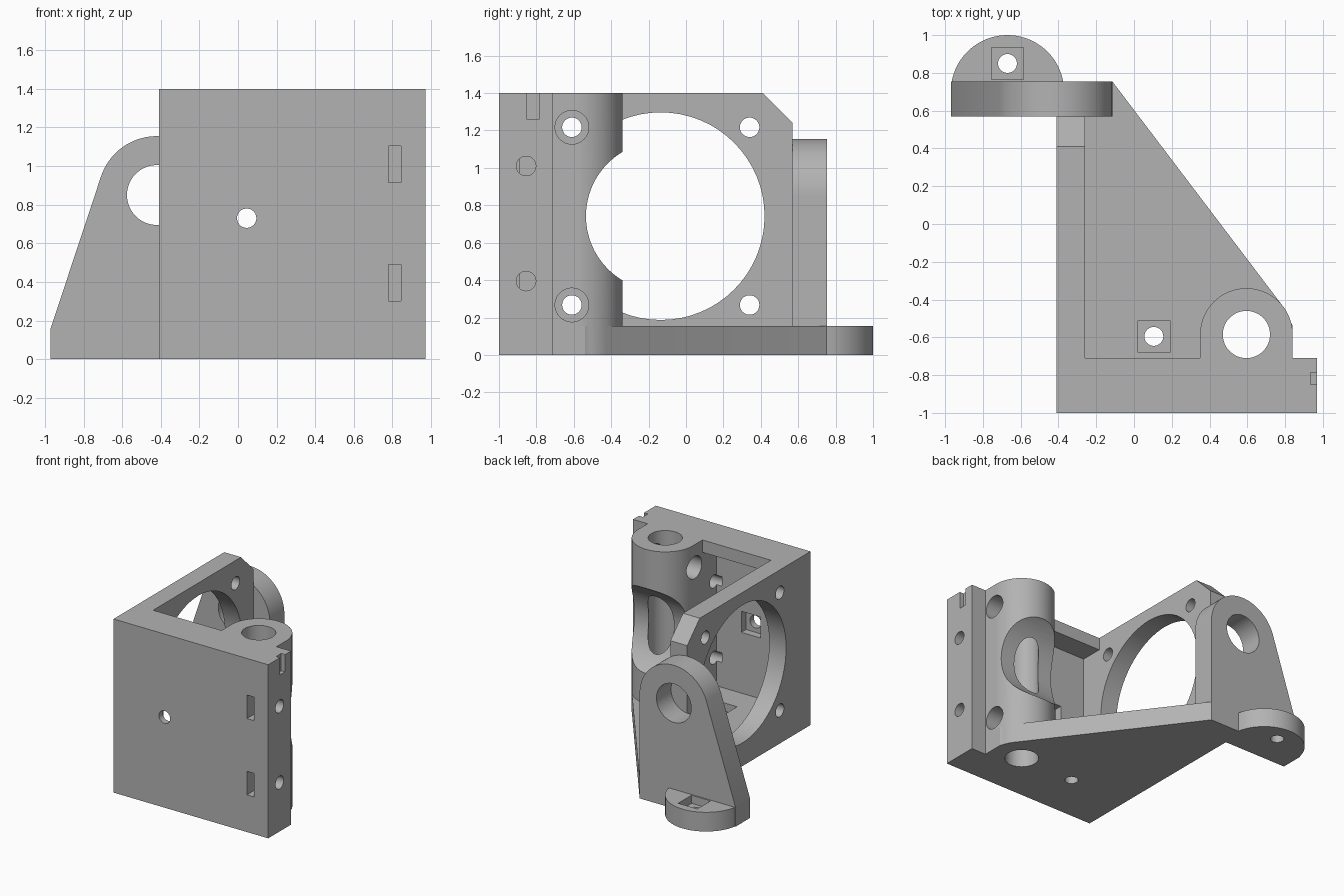
import bpy
import bmesh
from math import cos, sin, radians, atan2, acos, hypot
from mathutils import Vector

if "Cube" in bpy.data.objects:
    bpy.data.objects.remove(bpy.data.objects["Cube"])

grey = bpy.data.materials.new("plain grey")
grey.use_nodes = True
GREY = (0.45, 0.45, 0.45, 1)
grey.diffuse_color = GREY
grey.node_tree.nodes["Principled BSDF"].inputs["Base Color"].default_value = GREY


def prism(name, profile, axis, low, high):
    """Extrude a 2D profile along an axis; the profile uses the other two axes in order."""
    def place(p, d):
        co = list(p)
        co.insert("xyz".index(axis), d)
        return Vector(co)
    bm = bmesh.new()
    face = bm.faces.new([bm.verts.new(place(p, low)) for p in profile])
    out = bmesh.ops.extrude_face_region(bm, geom=[face])
    top = [v for v in out["geom"] if isinstance(v, bmesh.types.BMVert)]
    bmesh.ops.translate(bm, verts=top, vec=place((0, 0), high - low))
    bmesh.ops.recalc_face_normals(bm, faces=bm.faces)
    mesh = bpy.data.meshes.new(name)
    bm.to_mesh(mesh)
    bm.free()
    mesh.materials.append(grey)
    obj = bpy.data.objects.new(name, mesh)
    bpy.context.collection.objects.link(obj)
    return obj


def box(name, x0, x1, y0, y1, z0, z1):
    return prism(name, [(x0, y0), (x1, y0), (x1, y1), (x0, y1)], "z", z0, z1)


def arc(a, b, r, start=0, end=360, steps=64):
    count = steps if end - start == 360 else steps + 1
    angles = [radians(start + (end - start) * i / steps) for i in range(count)]
    return [(a + r * cos(t), b + r * sin(t)) for t in angles]


def rod(name, axis, a, b, r, low, high):
    return prism(name, arc(a, b, r), axis, low, high)


def combine(body, others, operation):
    """Join or cut the body with each helper, then remove the helper."""
    for other in others:
        other.hide_render = True
        mod = body.modifiers.new(other.name, "BOOLEAN")
        mod.operation = operation
        mod.solver = "EXACT"
        mod.object = other
        graph = bpy.context.evaluated_depsgraph_get()
        mesh = bpy.data.meshes.new_from_object(body.evaluated_get(graph))
        body.modifiers.clear()
        body.data = mesh
        bpy.data.objects.remove(other)


# Main dimensions
LEFT, RIGHT, INNER = -0.41, 0.97, -0.26
FRONT, WALL, REAR, BACK = -1.0, -0.71, 0.57, 0.755
TOP, FLOOR = 1.4, 0.155
BX, BY, BR = 0.595, -0.585, 0.245      # rod boss
MY, MZ, PITCH = -0.135, 0.742, 0.475   # motor opening and its screws
EX, EZ, ER = -0.42, 0.85, 0.305        # rear bracket eye
FX, FY = -0.67, 0.70                   # foot

# Front plate, hollowed between the side plate and the boss
body = box("motor_bracket", LEFT, RIGHT, FRONT, WALL, 0, TOP)
combine(body, [box("hollow", INNER, BX - BR, -0.89, -0.6, FLOOR, 1.3)], "DIFFERENCE")

# Side plate with a chamfered rear corner
side_plate = prism("side_plate", [(FRONT, 0), (REAR, 0), (REAR, 1.24), (0.41, TOP), (FRONT, TOP)],
                   "x", LEFT, INNER)
# Triangular base plate, its long edge tangent to the boss
base_plate = prism("base_plate", [(LEFT, FRONT), (RIGHT, FRONT), (RIGHT, WALL), (BX + BR, WALL),
                                  (BX + BR, -0.54), (0.788, -0.435), (-0.115, BACK), (LEFT, BACK)],
                   "z", 0, FLOOR)
# Rod boss: flat flanks and a round back
rod_boss = prism("rod_boss", [(BX - BR, -0.75), (BX + BR, -0.75)]
                 + arc(BX, BY, BR, 0, 180, 40), "z", 0, TOP)
# Rear bracket: a foot tapering up to a round eye
dx, dz = -0.97 - EX, 0.16 - EZ
tangent = (atan2(dz, dx) - acos(ER / hypot(dx, dz))) * 180 / 3.14159265 % 360
rear_bracket = prism("rear_bracket", [(-0.97, 0), (EX + ER, 0)]
                     + arc(EX, EZ, ER, 0, tangent, 40) + [(-0.97, 0.16)], "y", REAR, BACK)
# Round foot behind the bracket
foot = prism("foot", [(-0.97, 0.65), (-0.37, 0.65)] + arc(FX, FY, 0.3, 0, 180, 40), "z", 0, FLOOR)
combine(body, [side_plate, base_plate, rear_bracket, foot, rod_boss], "UNION")

# Motor opening, clearance through the boss, and rod bore
cuts = [
    rod("motor_opening", "x", MY, MZ, 0.555, -0.6, -0.2),
    rod("boss_clearance", "x", MY, MZ, 0.4, 0.2, 1.2),
    rod("rod_bore", "z", BX, BY, 0.125, -0.1, 1.5),
    rod("eye_bore", "y", EX, EZ, 0.155, REAR, 0.9),
]
# Motor screws, with driver access through the boss
for z in (MZ - PITCH, MZ + PITCH):
    for y in (MY - PITCH, MY + PITCH):
        cuts.append(rod("motor_screw", "x", y, z, 0.052, -0.6, -0.1))
    cuts.append(rod("driver_access", "x", MY - PITCH, z, 0.09, 0.2, 1.2))
# Side screws and the nut slots that meet them
for z in (0.395, 1.01):
    cuts.append(rod("side_screw", "x", -0.855, z, 0.052, 0.3, 1.2))
    cuts.append(box("nut_slot", 0.78, 0.845, -1.1, -0.76, z - 0.095, z + 0.095))
# Mounting screws with square nut pockets
for x, y in ((0.105, -0.595), (FX, 0.85)):
    cuts.append(rod("floor_screw", "z", x, y, 0.05, -0.1, 0.3))
    cuts.append(box("floor_nut", x - 0.085, x + 0.085, y - 0.085, y + 0.085, 0.09, 0.3))
cuts.append(rod("front_screw", "y", 0.045, 0.73, 0.05, -1.1, -0.8))
cuts.append(box("front_nut", -0.04, 0.13, -0.95, -0.8, 0.645, 0.815))
# Notch at the top of the right-hand edge
cuts.append(box("top_notch", 0.935, 1.1, -0.85, -0.785, 1.26, 1.5))
combine(body, cuts, "DIFFERENCE")

# Smooth the round walls and keep the edges crisp
bpy.ops.object.select_all(action="DESELECT")
body.select_set(True)
bpy.context.view_layer.objects.active = body
bpy.ops.object.shade_smooth_by_angle(angle=radians(25))
